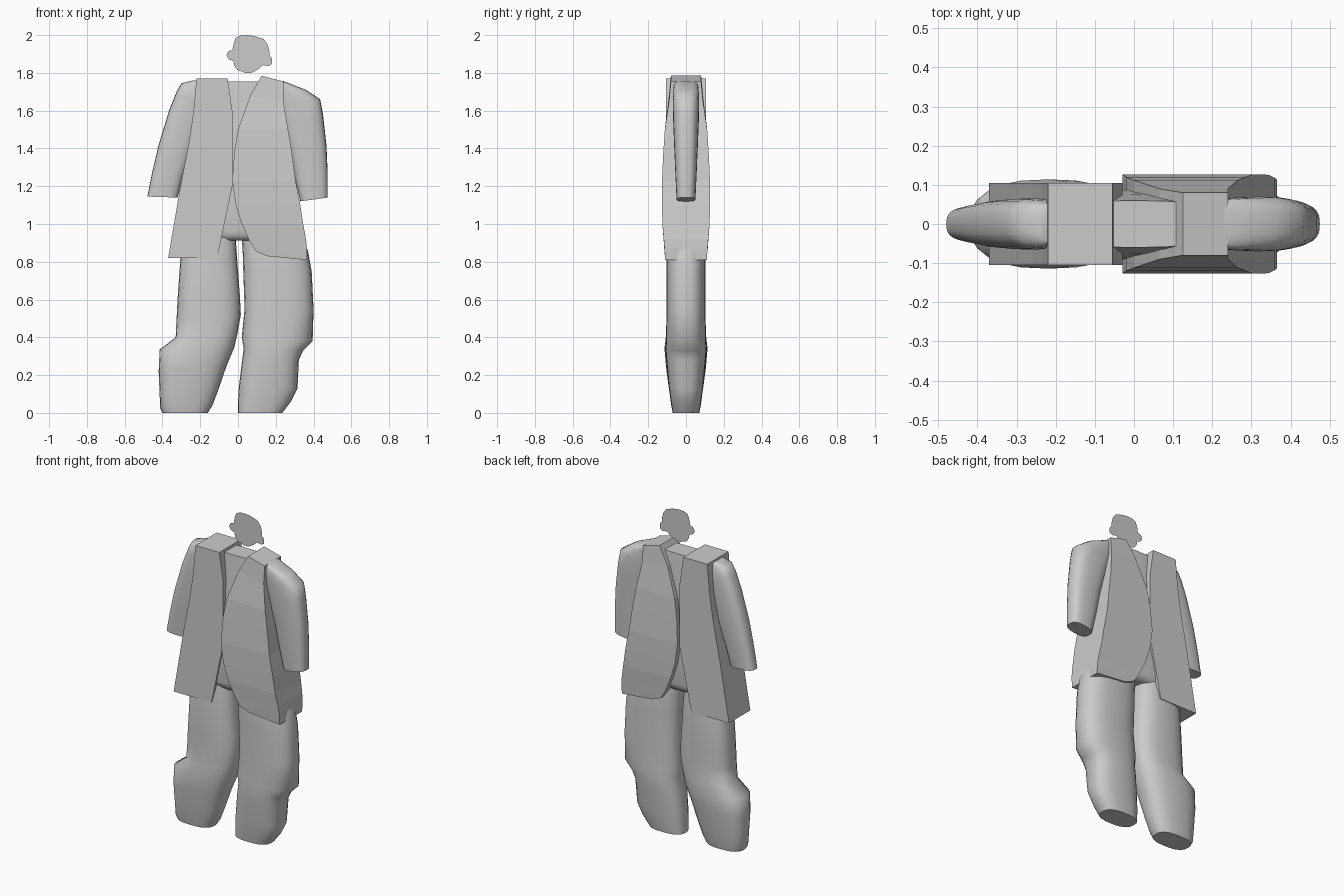
import bpy, bmesh, math

grey = bpy.data.materials.new("mid grey")
grey.diffuse_color = (0.6, 0.6, 0.6, 1)


def finish(name, bm, smooth=None):
    bmesh.ops.recalc_face_normals(bm, faces=bm.faces)
    me = bpy.data.meshes.new(name)
    bm.to_mesh(me)
    bm.free()
    me.materials.append(grey)
    ob = bpy.data.objects.new(name, me)
    bpy.context.collection.objects.link(ob)
    if smooth:
        bpy.ops.object.select_all(action='DESELECT')
        ob.select_set(True)
        bpy.context.view_layer.objects.active = ob
        bpy.ops.object.shade_smooth_by_angle(angle=math.radians(smooth))
    return ob


def section(power, n=24):
    """Unit superellipse section, or a square when power is None."""
    if power is None:
        return [(-1, -1), (1, -1), (1, 1), (-1, 1)]
    pts = []
    for i in range(n):
        c, s = math.cos(math.tau * i / n), math.sin(math.tau * i / n)
        pts.append((math.copysign(abs(c) ** (2 / power), c),
                    math.copysign(abs(s) ** (2 / power), s)))
    return pts


def loft(name, rows, power=None, smooth=None):
    """Rows are left x, left z, right x, right z, half depth."""
    bm = bmesh.new()
    unit = section(power)
    rings = []
    for xl, zl, xr, zr, hy in rows:
        rings.append([bm.verts.new(((xl + xr) / 2 + u * (xr - xl) / 2, v * hy,
                                    (zl + zr) / 2 + u * (zr - zl) / 2)) for u, v in unit])
    n = len(unit)
    for a, b in zip(rings, rings[1:]):
        for i in range(n):
            j = (i + 1) % n
            bm.faces.new((a[i], a[j], b[j], b[i]))
    bm.faces.new(rings[0])
    bm.faces.new(rings[-1])
    return finish(name, bm, smooth)


# Head: a flat cut-out with two ears
head = [(-.013, 1.985), (.013, 1.998), (.05, 2.0), (.085, 1.995), (.135, 1.98), (.156, 1.952),
        (.167, 1.91), (.167, 1.89), (.18, 1.878), (.18, 1.847), (.161, 1.836),
        (.13, 1.841), (.108, 1.82), (.071, 1.80), (.04, 1.80), (-.003, 1.815),
        (-.019, 1.836), (-.024, 1.862), (-.05, 1.873), (-.061, 1.894),
        (-.05, 1.915), (-.029, 1.921), (-.024, 1.952)]
bm = bmesh.new()
bm.faces.new([bm.verts.new((x, 0, z)) for x, z in head])
finish("head", bm)

# Torso between the coat panels
loft("torso", [(-.2, 1.755, .2, 1.755, .06), (-.21, 1.6, .22, 1.6, .075),
               (-.22, 1.4, .25, 1.4, .088), (-.25, 1.15, .28, 1.15, .096),
               (-.29, .96, .3, .96, .096), (-.29, .935, .3, .935, .09),
               (-.28, .912, .29, .912, .07)], 3, 50)

# Sleeves
loft("left_sleeve", [(-.24, 1.76, -.15, 1.76, .05), (-.30, 1.745, -.15, 1.70, .062),
                     (-.325, 1.70, -.17, 1.62, .065), (-.365, 1.60, -.20, 1.50, .065),
                     (-.42, 1.42, -.24, 1.38, .06), (-.455, 1.27, -.29, 1.25, .052),
                     (-.48, 1.145, -.32, 1.14, .045)], 2.8, 50)
loft("right_sleeve", [(.15, 1.755, .24, 1.757, .062), (.17, 1.70, .36, 1.71, .067),
                      (.20, 1.62, .435, 1.66, .07), (.235, 1.52, .45, 1.58, .068),
                      (.275, 1.38, .468, 1.42, .062), (.30, 1.25, .475, 1.27, .056),
                      (.33, 1.12, .475, 1.14, .05)], 2.8, 50)

# Coat panels
loft("left_coat_panel", [(-.22, 1.77, -.055, 1.77, .105), (-.235, 1.60, -.03, 1.60, .105),
                         (-.26, 1.43, -.03, 1.43, .105), (-.305, 1.2, -.03, 1.2, .105),
                         (-.37, .82, -.11, .82, .105)])
loft("right_coat_panel", [(.125, 1.785, .24, 1.755, .08), (.065, 1.68, .24, 1.65, .09),
                          (0, 1.5, .265, 1.5, .112), (-.02, 1.38, .285, 1.38, .12),
                          (-.03, 1.23, .305, 1.23, .127), (-.012, 1.1, .33, 1.1, .127),
                          (.02, 1.0, .345, 1.0, .125), (.06, .91, .36, .92, .118),
                          (.095, .855, .365, .87, .114), (.155, .83, .365, .81, .11)])

# Trouser legs
loft("left_leg", [(-.28, .93, -.012, .93, .09), (-.305, .82, -.005, .82, .102),
                  (-.32, .60, .01, .62, .103), (-.325, .5, .015, .52, .103),
                  (-.33, .40, -.003, .42, .106), (-.415, .335, -.02, .345, .114),
                  (-.42, .22, -.06, .25, .105), (-.415, .10, -.105, .12, .088),
                  (-.412, .025, -.135, .04, .077), (-.40, 0, -.16, 0, .07)], 2.6, 50)
loft("right_leg", [(.02, .93, .34, .93, .09), (.025, .85, .37, .86, .1),
                   (.028, .75, .39, .75, .103), (.035, .55, .40, .55, .103),
                   (.02, .40, .395, .38, .106), (.03, .34, .345, .33, .108),
                   (.022, .28, .322, .28, .104), (.005, .14, .315, .13, .09),
                   (0, .06, .28, .06, .08), (0, 0, .235, 0, .07)], 2.6, 50)
